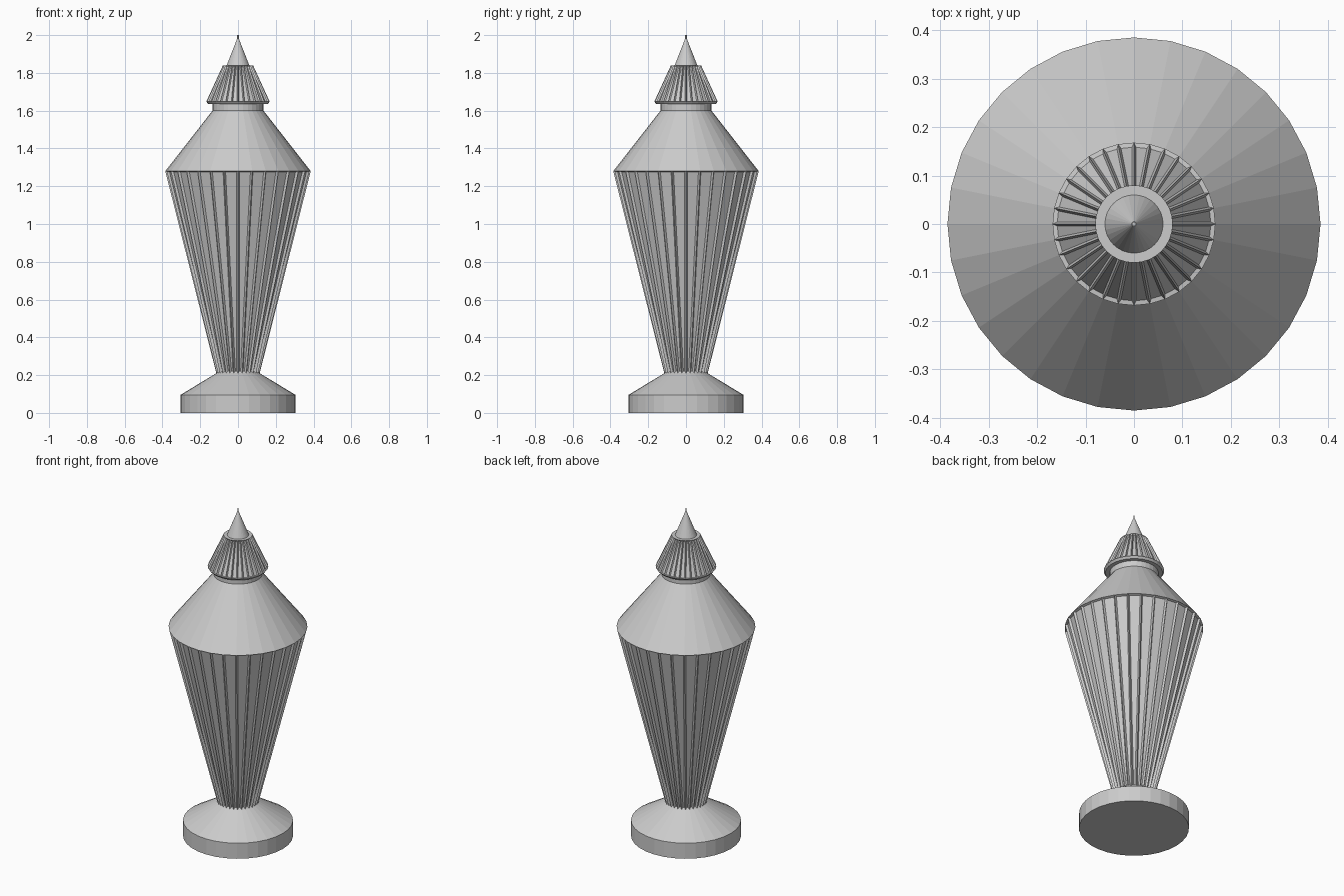
import bpy, bmesh, math

if "Cube" in bpy.data.objects:
    bpy.data.objects.remove(bpy.data.objects["Cube"])

SEG = 32
grey = bpy.data.materials.new("plain grey")
grey.diffuse_color = (0.6, 0.6, 0.6, 1)
grey.use_nodes = True
grey.node_tree.nodes["Principled BSDF"].inputs["Base Color"].default_value = grey.diffuse_color


def lathe(name, profile, flute_band=None, thickness=0.0, depth=0.0):
    """Revolve (radius, z) points into a closed solid; optionally sink the panels of one band."""
    bm = bmesh.new()
    rings = []
    for r, z in profile:
        rings.append([bm.verts.new((r * math.cos(2 * math.pi * i / SEG),
                                    r * math.sin(2 * math.pi * i / SEG), z)) for i in range(SEG)])
    panels = []
    for k in range(len(rings) - 1):
        lo, hi = rings[k], rings[k + 1]
        for i in range(SEG):
            j = (i + 1) % SEG
            f = bm.faces.new((lo[i], lo[j], hi[j], hi[i]))
            if k == flute_band:
                panels.append(f)
    bm.faces.new(rings[0][::-1])
    bm.faces.new(rings[-1])
    bm.normal_update()
    if panels:
        bmesh.ops.inset_individual(bm, faces=panels, thickness=thickness,
                                   depth=-depth, use_even_offset=True)
    mesh = bpy.data.meshes.new(name)
    bm.to_mesh(mesh)
    bm.free()
    mesh.materials.append(grey)
    obj = bpy.data.objects.new(name, mesh)
    bpy.context.collection.objects.link(obj)
    return obj


# Foot: short drum with a sloping top
lathe("foot", [(0.305, 0), (0.305, 0.095), (0.115, 0.21)])
# Tapered body with sunken panels between sharp ribs
lathe("fluted_body", [(0.115, 0.21), (0.385, 1.28)], 0, 0.008, 0.012)
# Smooth conical shoulder and neck
lathe("shoulder", [(0.385, 1.28), (0.135, 1.60)])
lathe("neck", [(0.135, 1.60), (0.135, 1.645)])
# Fluted cap with a small lower lip
lathe("fluted_cap", [(0.158, 1.635), (0.168, 1.648), (0.08, 1.84)], 1, 0.005, 0.008)
# Pointed finial with a tiny pin on top
lathe("finial", [(0.06, 1.84), (0.005, 1.98)])
lathe("pin", [(0.004, 1.975), (0.004, 2.0)])
